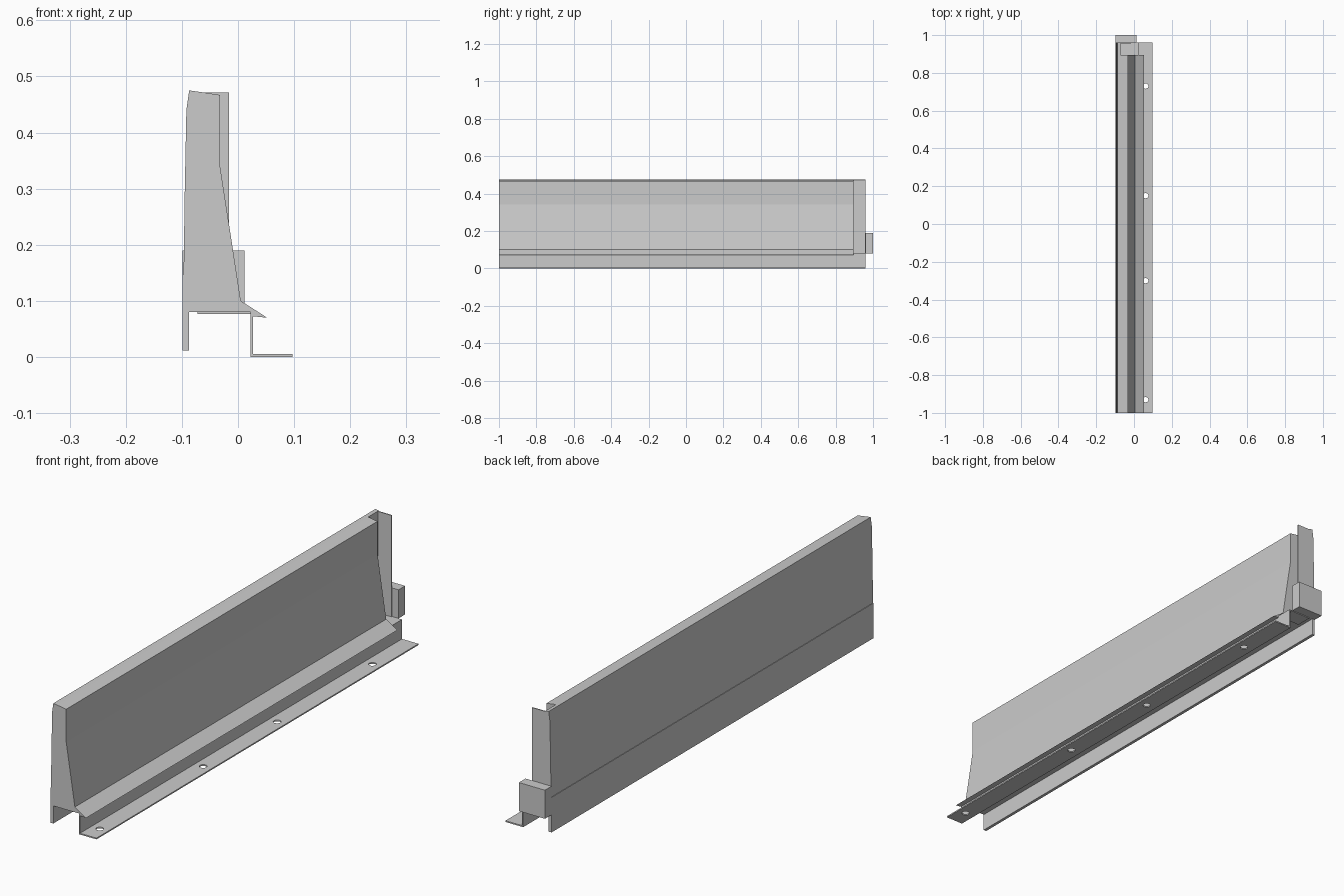
import bpy, bmesh

if "Cube" in bpy.data.objects:
    bpy.data.objects.remove(bpy.data.objects["Cube"])


def extrude_profile(name, pts, y0, y1):
    """Closed (x, z) outline swept along y."""
    bm = bmesh.new()
    face = bm.faces.new([bm.verts.new((x, y0, z)) for x, z in pts])
    ext = bmesh.ops.extrude_face_region(bm, geom=[face])
    moved = [v for v in ext["geom"] if isinstance(v, bmesh.types.BMVert)]
    bmesh.ops.translate(bm, verts=moved, vec=(0, y1 - y0, 0))
    bmesh.ops.recalc_face_normals(bm, faces=bm.faces)
    mesh = bpy.data.meshes.new(name)
    bm.to_mesh(mesh)
    bm.free()
    ob = bpy.data.objects.new(name, mesh)
    bpy.context.collection.objects.link(ob)
    return ob


def box(name, x0, x1, y0, y1, z0, z1):
    return extrude_profile(name, [(x0, z0), (x1, z0), (x1, z1), (x0, z1)], y0, y1)


BODY_END, PANEL_END = 0.895, 0.96

# Rear shell with downturned skirt, running past the body to the end plate
extrude_profile("back_panel", [
    (-0.099, 0.012), (-0.087, 0.012), (-0.087, 0.08), (-0.072, 0.08),
    (-0.072, 0.473), (-0.087, 0.475), (-0.092, 0.44), (-0.095, 0.29),
    (-0.097, 0.147), (-0.099, 0.147)], -1, PANEL_END)

# Sloped front body with drip lip
extrude_profile("front_body", [
    (-0.072, 0.08), (0.022, 0.08), (0.027, 0.0725), (0.052, 0.07),
    (0.005, 0.10), (-0.032, 0.34), (-0.032, 0.467), (-0.072, 0.473)], -1, BODY_END)

# Recessed end: floor, upright plate and connector block
box("end_floor", -0.072, 0.022, BODY_END, PANEL_END, 0.077, 0.08)
box("end_plate", -0.072, -0.016, PANEL_END - 0.004, PANEL_END, 0.08, 0.471)
box("connector_block", -0.099, 0.012, PANEL_END, 1, 0.08, 0.19)

# L-shaped mounting bracket
bracket = extrude_profile("mounting_bracket", [
    (0.022, 0), (0.097, 0), (0.097, 0.005), (0.027, 0.005),
    (0.027, 0.08), (0.022, 0.08)], -1, PANEL_END)

# Screw holes in the bracket foot
for i, y in enumerate((-0.93, -0.30, 0.15, 0.73)):
    bpy.ops.mesh.primitive_cylinder_add(vertices=24, radius=0.014, depth=0.04,
                                        location=(0.062, y, 0))
    cutter = bpy.context.object
    cutter.name = f"hole_cutter_{i + 1}"
    cutter.hide_render = True
    cutter.hide_set(True)
    mod = bracket.modifiers.new(f"hole_{i + 1}", "BOOLEAN")
    mod.object = cutter
    mod.operation = "DIFFERENCE"
    mod.solver = "EXACT"
